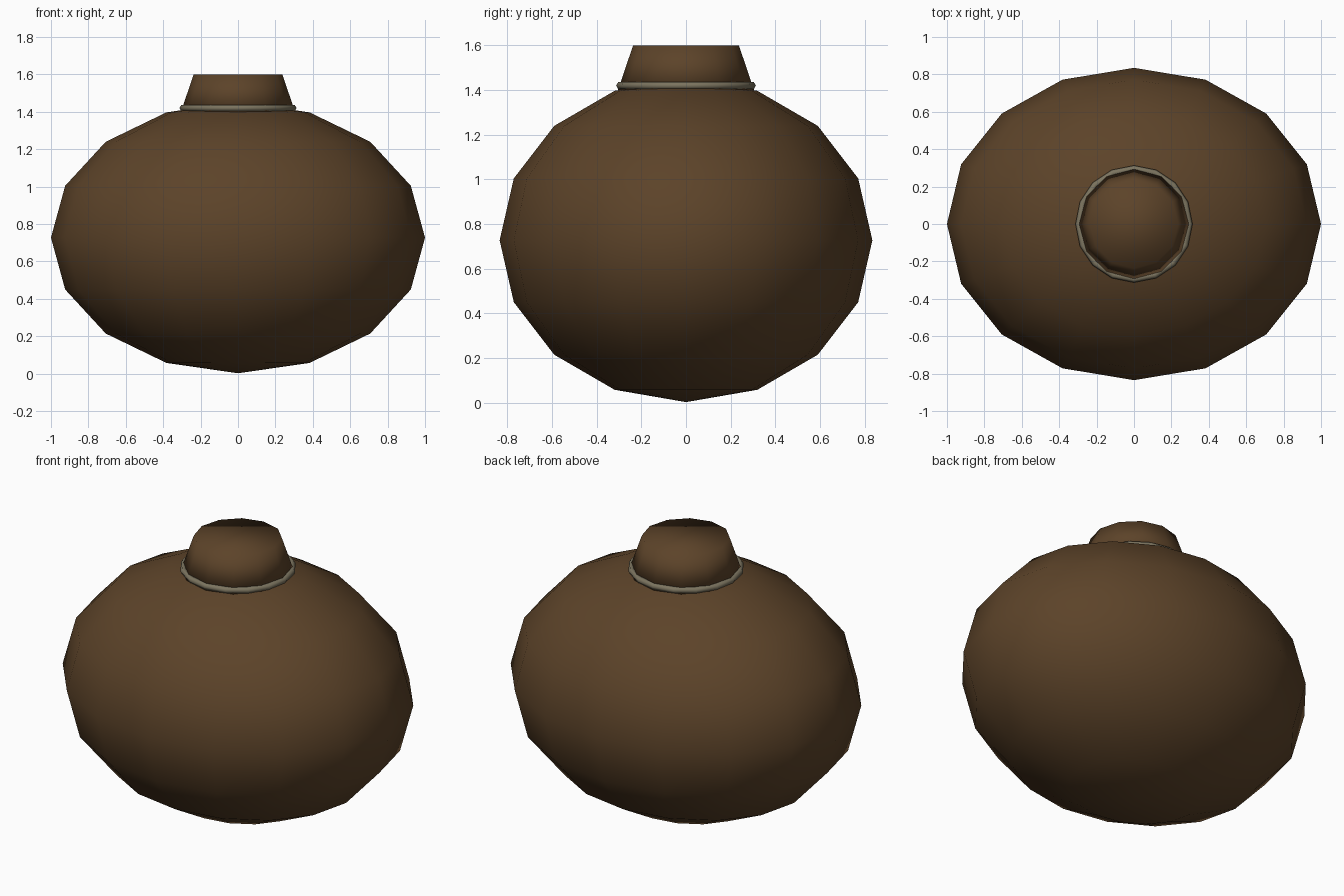
import bpy

if "Cube" in bpy.data.objects:
    bpy.data.objects.remove(bpy.data.objects["Cube"])


def material(name, color):
    m = bpy.data.materials.new(name)
    m.diffuse_color = (*color, 1)
    m.use_nodes = True
    m.node_tree.nodes["Principled BSDF"].inputs["Base Color"].default_value = m.diffuse_color
    return m


def finish(name, mat):
    ob = bpy.context.object
    ob.name = name
    ob.data.materials.append(mat)
    bpy.ops.object.shade_smooth()
    return ob


brown = material("brown_leather", (0.107, 0.056, 0.022))
grey = material("cord_grey", (0.20, 0.175, 0.115))

# Low-poly bulging body, slightly flattened front to back
bpy.ops.mesh.primitive_uv_sphere_add(segments=16, ring_count=8, radius=1,
                                     location=(0, 0, 0.727))
body = finish("body", brown)
body.scale = (1, 0.835, 0.725)

# Tapered, capped neck
bpy.ops.mesh.primitive_cone_add(vertices=12, radius1=0.305, radius2=0.237,
                                depth=0.2, location=(0, 0, 1.5))
finish("neck", brown)

# Thin cord around the neck base
bpy.ops.mesh.primitive_torus_add(major_segments=16, minor_segments=6,
                                 major_radius=0.295, minor_radius=0.018,
                                 location=(0, 0, 1.42))
finish("neck_cord", grey)
